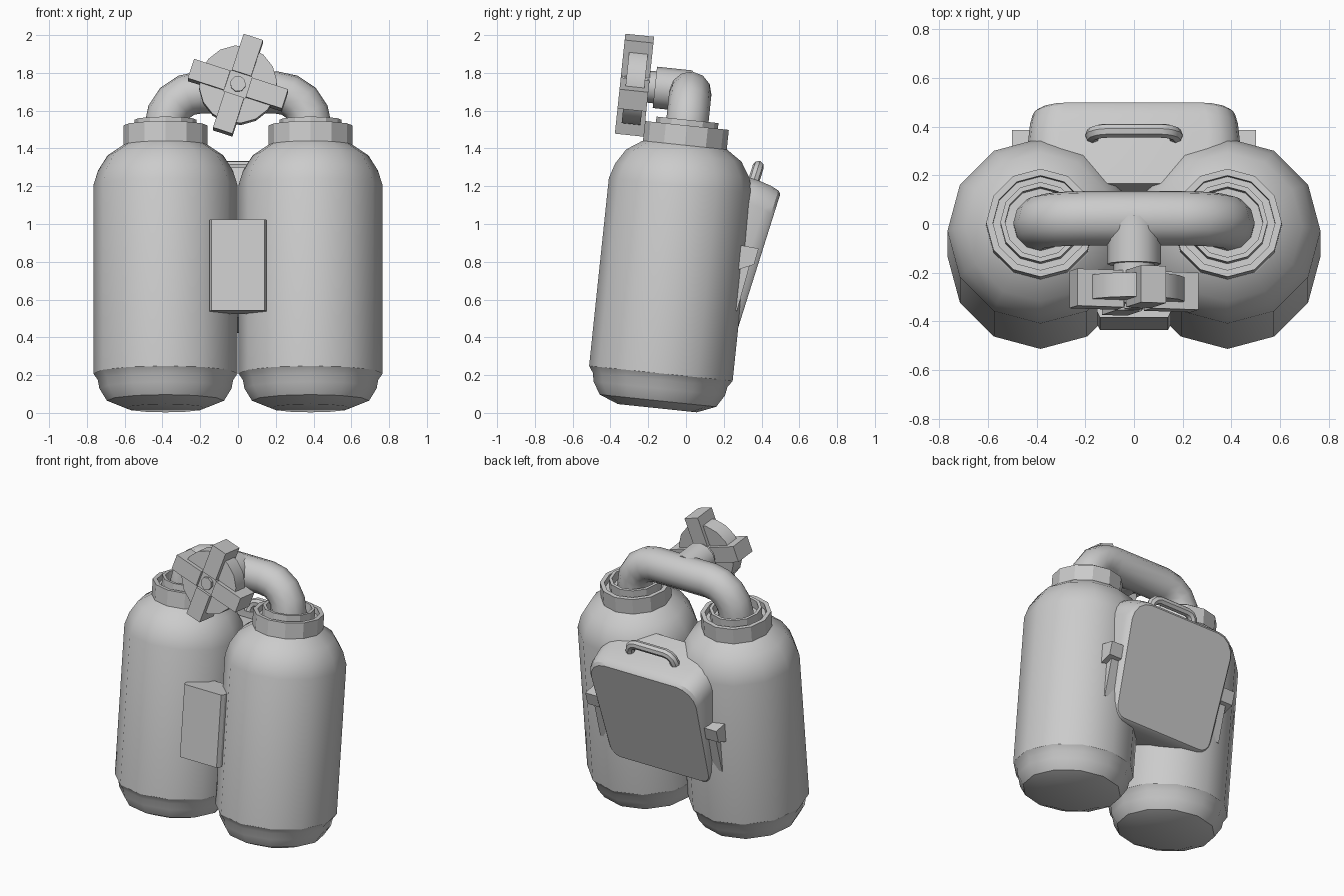
import bpy, bmesh
from math import sin, cos, pi, radians
from mathutils import Matrix, Vector

cube = bpy.data.objects.get("Cube")
if cube:
    bpy.data.objects.remove(cube, do_unlink=True)

grey = bpy.data.materials.new("plain grey")
grey.use_nodes = True
COLOUR = (0.6, 0.6, 0.6, 1)
grey.diffuse_color = COLOUR
grey.node_tree.nodes["Principled BSDF"].inputs["Base Color"].default_value = COLOUR

# Leaning frames: the tanks with their plumbing, and the pack behind them
TANK = Matrix.Translation((0, -0.155, 0)) @ Matrix.Rotation(radians(-6), 4, 'X')
PACK = Matrix.Translation((0, 0.26, 0.4)) @ Matrix.Rotation(radians(-17.5), 4, 'X')
WORLD = Matrix.Identity(4)


def finish(ob, frame, smooth):
    ob.data.transform(frame)
    ob.data.materials.clear()
    ob.data.materials.append(grey)
    bpy.ops.object.select_all(action='DESELECT')
    ob.select_set(True)
    bpy.context.view_layer.objects.active = ob
    if smooth:
        bpy.ops.object.shade_smooth_by_angle(angle=radians(32))
    else:
        bpy.ops.object.shade_flat()
    return ob


def loft(name, rings, frame, smooth=True):
    """Skin a stack of closed rings and cap both ends."""
    bm = bmesh.new()
    loops = [[bm.verts.new(p) for p in ring] for ring in rings]
    n = len(loops[0])
    for a, b in zip(loops, loops[1:]):
        for i in range(n):
            j = (i + 1) % n
            bm.faces.new((a[i], a[j], b[j], b[i]))
    bm.faces.new(loops[0])
    bm.faces.new(loops[-1])
    bmesh.ops.recalc_face_normals(bm, faces=bm.faces)
    me = bpy.data.meshes.new(name)
    bm.to_mesh(me)
    bm.free()
    ob = bpy.data.objects.new(name, me)
    bpy.context.collection.objects.link(ob)
    return finish(ob, frame, smooth)


def turned(name, profile, frame, sides=12, smooth=True):
    """Round part about local z from (radius, height) pairs."""
    rings = [[(r * cos(2 * pi * i / sides), r * sin(2 * pi * i / sides), z)
              for i in range(sides)] for r, z in profile]
    return loft(name, rings, frame, smooth)


def box(name, x, y, z, frame):
    rings = [[(a, y[0], h), (b, y[0], h), (b, y[1], h), (a, y[1], h)]
             for h in z for a, b in [x]]
    return loft(name, rings, frame, False)


def tube(name, points, radius, frame, resolution=4):
    cu = bpy.data.curves.new(name, 'CURVE')
    cu.dimensions = '3D'
    cu.bevel_depth = radius
    cu.bevel_resolution = resolution
    cu.use_fill_caps = True
    sp = cu.splines.new('POLY')
    sp.points.add(len(points) - 1)
    for p, co in zip(sp.points, points):
        p.co = (*co, 1)
    ob = bpy.data.objects.new(name, cu)
    bpy.context.collection.objects.link(ob)
    bpy.ops.object.select_all(action='DESELECT')
    ob.select_set(True)
    bpy.context.view_layer.objects.active = ob
    bpy.ops.object.convert(target='MESH')
    return finish(bpy.context.object, frame, True)


def arch(half, foot, top, bend, y, steps=4):
    """Path of a rounded arch in the xz plane."""
    left = [(-half, y, foot)]
    for i in range(steps + 1):
        a = pi / 2 * i / steps
        left.append((-half + bend * (1 - cos(a)), y, top - bend + bend * sin(a)))
    return left + [(-x, yy, z) for x, yy, z in reversed(left)]


# Twin tanks with open collars
tank_profile = [(0.21, 0.025), (0.31, 0.065), (0.35, 0.13), (0.358, 0.175), (0.382, 0.21),
                (0.382, 1.21), (0.357, 1.29), (0.307, 1.37), (0.225, 1.425)]
collar_profile = [(0.223, 1.41), (0.223, 1.53), (0.195, 1.53), (0.195, 1.49), (0.165, 1.49),
                  (0.165, 1.56), (0.145, 1.56), (0.145, 1.5)]
for side, x in (("right", -0.384), ("left", 0.384)):
    place = TANK @ Matrix.Translation((x, 0, 0))
    turned(side + "_tank", tank_profile, place)
    turned(side + "_collar", collar_profile, place, smooth=False)

# Pipe joining the tanks, and the stem that carries the valve
tube("connecting_pipe", arch(0.384, 1.48, 1.705, 0.18, 0), 0.112, TANK)
VALVE = TANK @ Matrix.Translation((0, 0, 1.713)) @ Matrix.Rotation(pi / 2, 4, 'X')
turned("valve_stem", [(0.11, 0), (0.11, 0.19)], VALVE)
turned("stem_ring", [(0.085, 0.18), (0.085, 0.25)], VALVE)

# Valve wheel: disc, four arms and hub
WHEEL = VALVE @ Matrix.Rotation(radians(-18), 4, 'Z')
turned("wheel_disc", [(0.207, 0.245), (0.207, 0.345)], WHEEL, 16)
turned("wheel_hub_ring", [(0.085, 0.22), (0.085, 0.355)], WHEEL, 8, False)
turned("wheel_hub", [(0.042, 0.34), (0.042, 0.375)], WHEEL, 8, False)
for i in range(4):
    box("wheel_arm", (0.06, 0.262), (-0.054, 0.054), (0.222, 0.375),
        WHEEL @ Matrix.Rotation(i * pi / 2, 4, 'Z'))

# Tapered block between the tanks
loft("front_block", [[(-w, y, 0.51), (w, y, 0.51), (w, y, 0.995), (-w, y, 0.995)]
                     for w, y in ((0.152, -0.15), (0.152, -0.31), (0.14, -0.335))], TANK, False)


# Back pack with rounded corners
def pack_ring(y, inset, steps=4):
    ring = []
    for sx, sz, start, r in ((1, 1, 0, 0.13), (-1, 1, 1, 0.13), (-1, 0, 2, 0.07), (1, 0, 3, 0.07)):
        half = (0.435 if sz else 0.41) - inset
        cx = sx * (half - r)
        cz = 0.83 - inset - r if sz else inset + r
        for i in range(steps + 1):
            a = pi / 2 * (start + i / steps)
            ring.append((cx + r * cos(a), y, cz + r * sin(a)))
    return ring


loft("back_pack", [pack_ring(y, d) for y, d in
                   ((-0.36, 0), (-0.14, 0), (-0.06, 0.008), (-0.015, 0.02), (0, 0.035))], PACK)
tube("pack_handle", arch(0.17, 0.78, 0.9, 0.06, -0.155, 3), 0.03, PACK, 2)

# Side buckles and straps
buckle = [(0.25, 0.895), (0.385, 0.87), (0.36, 0.785), (0.25, 0.75)]
strap = [(0.25, 0.79), (0.34, 0.79), (0.27, 0.54), (0.2, 0.54)]
for side, s in (("right", -1), ("left", 1)):
    for part, outline, out in (("buckle", buckle, 0.5), ("strap", strap, 0.465)):
        loft(side + "_" + part, [[(s * x, y, z) for y, z in outline] for x in (0.37, out)],
             WORLD, False)
